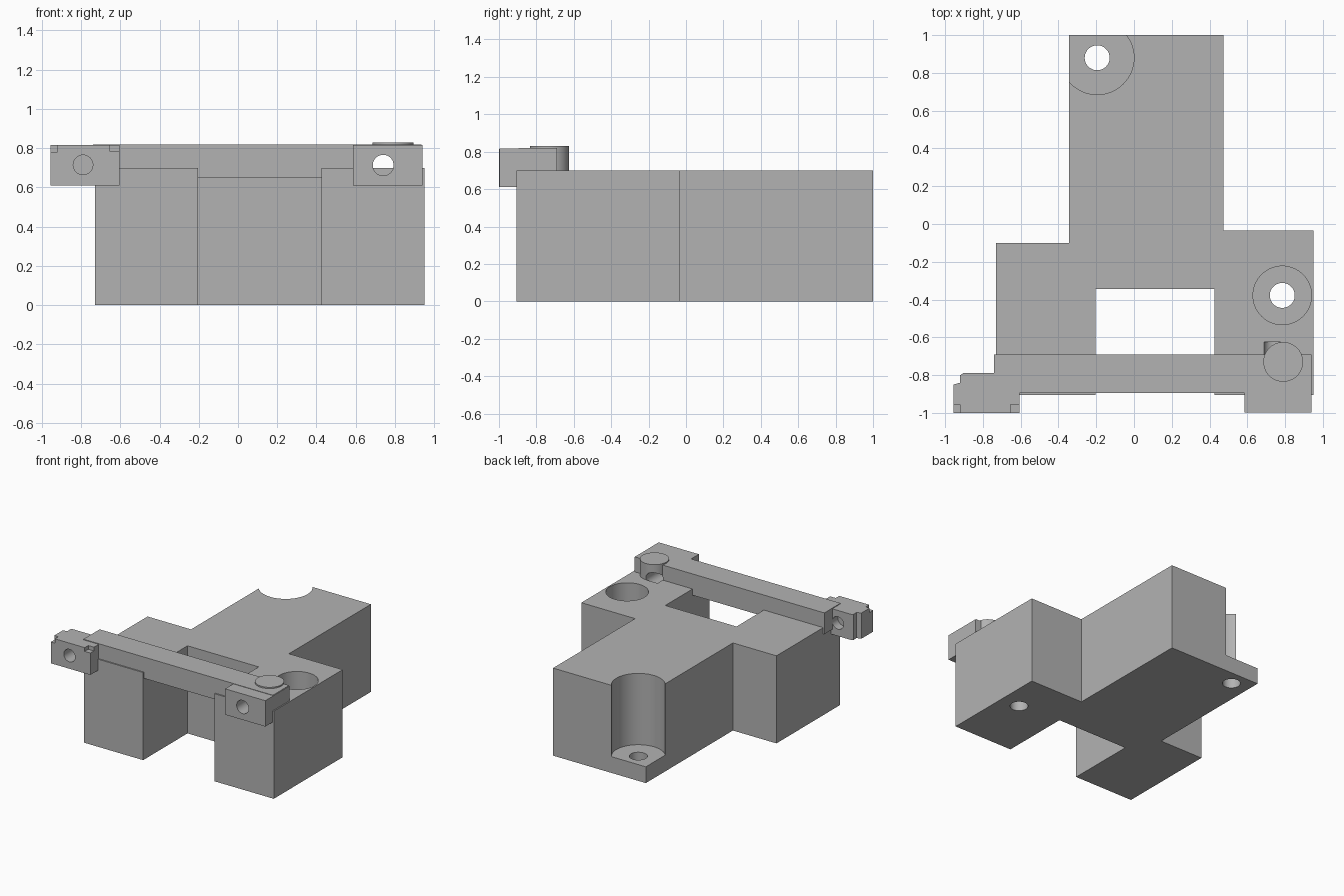
import bpy, bmesh

if "Cube" in bpy.data.objects:
    bpy.data.objects.remove(bpy.data.objects["Cube"])

GREY = bpy.data.materials.new("mid_grey")
GREY.diffuse_color = (0.45, 0.45, 0.45, 1)
GREY.use_nodes = True
GREY.node_tree.nodes["Principled BSDF"].inputs["Base Color"].default_value = GREY.diffuse_color


def prism(name, outline, z0, z1):
    """Extrude a counter-clockwise plan outline from z0 to z1."""
    bm = bmesh.new()
    face = bm.faces.new([bm.verts.new((x, y, z0)) for x, y in outline])
    top = bmesh.ops.extrude_face_region(bm, geom=[face])["geom"]
    bmesh.ops.translate(bm, vec=(0, 0, z1 - z0),
                        verts=[v for v in top if isinstance(v, bmesh.types.BMVert)])
    bmesh.ops.recalc_face_normals(bm, faces=bm.faces)
    mesh = bpy.data.meshes.new(name)
    bm.to_mesh(mesh)
    bm.free()
    mesh.materials.append(GREY)
    obj = bpy.data.objects.new(name, mesh)
    bpy.context.collection.objects.link(obj)
    return obj


def box(name, x0, x1, y0, y1, z0, z1):
    return prism(name, [(x0, y0), (x1, y0), (x1, y1), (x0, y1)], z0, z1)


def cylinder(name, centre, r, depth, along_y=False):
    bpy.ops.mesh.primitive_cylinder_add(
        vertices=64, radius=r, depth=depth, location=centre,
        rotation=(1.5707963 if along_y else 0, 0, 0))
    obj = bpy.context.object
    obj.name = name
    obj.data.materials.append(GREY)
    return obj


def combine(obj, others, operation):
    for other in others:
        mod = obj.modifiers.new("join", "BOOLEAN")
        mod.operation = operation
        mod.solver = "EXACT"
        mod.object = other
        bpy.context.view_layer.objects.active = obj
        bpy.ops.object.modifier_apply(modifier=mod.name)


def discard(objs):
    for obj in objs:
        bpy.data.objects.remove(obj)


def smooth(obj):
    bpy.ops.object.select_all(action="DESELECT")
    obj.select_set(True)
    bpy.context.view_layer.objects.active = obj
    bpy.ops.object.shade_smooth_by_angle(angle=0.5)


# Main body with two front legs and a long rear arm
body = prism("body", [
    (-0.73, -0.905), (-0.205, -0.905), (-0.205, -0.345), (0.425, -0.345),
    (0.425, -0.905), (0.95, -0.905), (0.95, -0.035), (0.475, -0.035),
    (0.475, 1.0), (-0.345, 1.0), (-0.345, -0.1), (-0.73, -0.1)], 0, 0.70)

# Counterbored screw holes
bores = []
for x, y, r in ((-0.195, 0.88, 0.195), (0.785, -0.378, 0.155)):
    bores.append(cylinder("counterbore", (x, y, 0.63), r, 1.0))
    bores.append(cylinder("screw_hole", (x, y, 0.1), 0.066, 0.6))
combine(body, bores, "DIFFERENCE")

# Cross bar with right end block
bar = box("cross_bar", -0.74, 0.935, -0.895, -0.69, 0.65, 0.82)
right_block = box("right_block", 0.585, 0.94, -0.998, -0.692, 0.61, 0.817)

# Left end block with chamfered rear step and notched front corners
left_block = prism("left_block", [
    (-0.955, -1.0), (-0.605, -1.0), (-0.605, -0.79), (-0.905, -0.79),
    (-0.92, -0.80), (-0.92, -0.84), (-0.955, -0.85)], 0.61, 0.815)
notches = [box("notch", -1.0, -0.92, -1.1, -0.955, 0.78, 0.9),
           box("notch", -0.655, -0.5, -1.1, -0.955, 0.785, 0.9)]
blind_holes = [cylinder("blind_hole", (-0.79, -0.98, 0.715), 0.05, 0.20, True),
               cylinder("blind_hole", (-0.79, -0.79, 0.715), 0.05, 0.14, True)]
combine(left_block, notches + blind_holes, "DIFFERENCE")

# Round boss on the right end
boss = cylinder("round_boss", (0.79, -0.73, 0.764), 0.105, 0.132)

# Horizontal hole through right block, bar, boss and body top
pin_hole = cylinder("pin_hole", (0.74, -0.8625, 0.713), 0.053, 0.475, True)
for part in (body, bar, right_block, boss):
    combine(part, [pin_hole], "DIFFERENCE")

discard(bores + notches + blind_holes + [pin_hole])
for part in (body, bar, right_block, left_block, boss):
    smooth(part)
